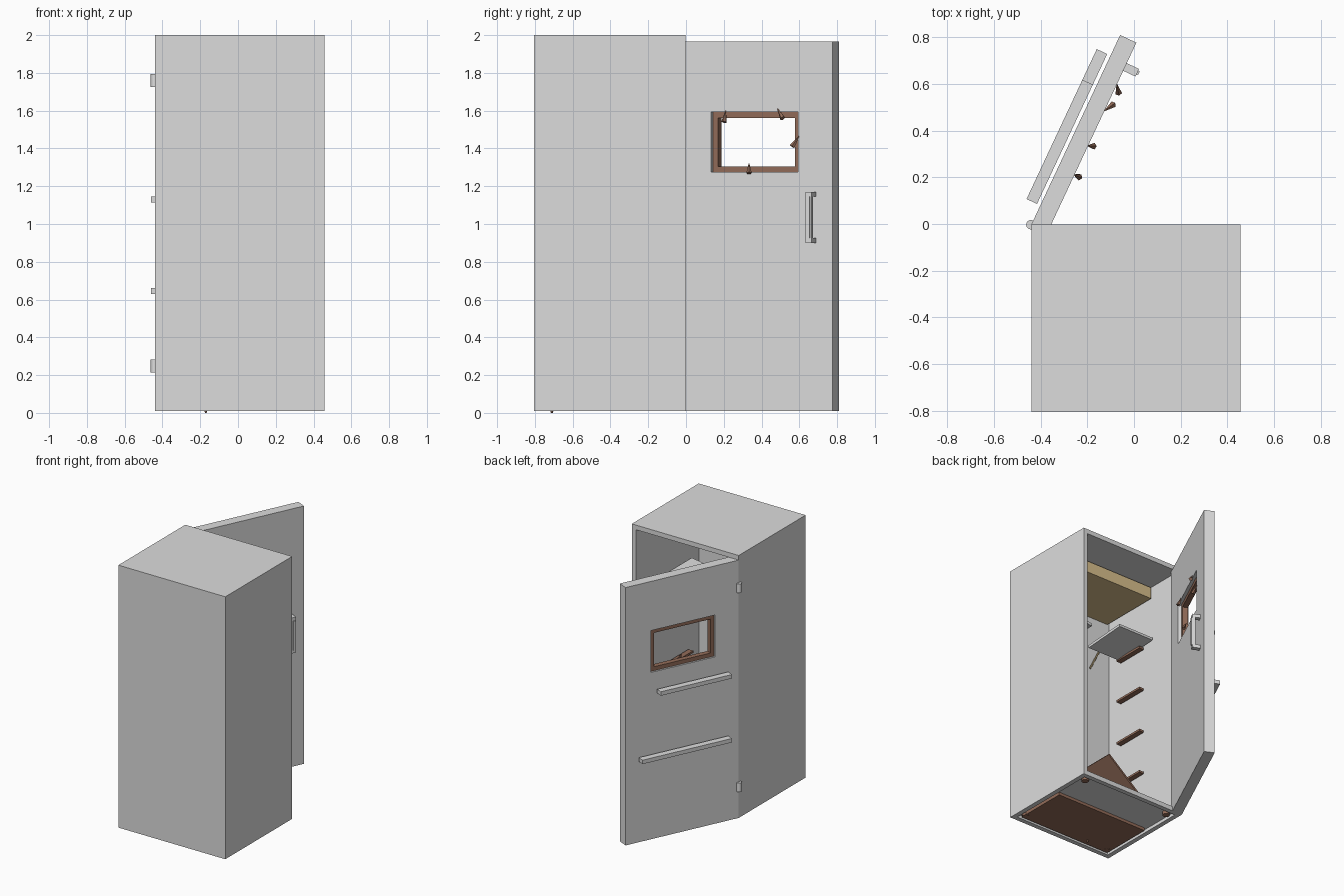
import bpy, bmesh, math
from mathutils import Matrix, Vector

cube = bpy.data.objects.get("Cube")
if cube:
    bpy.data.objects.remove(cube, do_unlink=True)


def material(name, rgb):
    m = bpy.data.materials.new(name)
    m.use_nodes = True
    m.diffuse_color = (*rgb, 1)
    m.node_tree.nodes["Principled BSDF"].inputs["Base Color"].default_value = (*rgb, 1)
    return m


GREY = material("grey_metal", (0.72, 0.72, 0.72))
RUST = material("rust_brown", (0.29, 0.15, 0.1))
TAN = material("tan", (0.7, 0.53, 0.27))
WORLD = Matrix.Identity(4)
# Door space: x runs along the door, +y out of its ledge side
DOOR = Matrix.Translation((-0.44, -0.003, 0)) @ Matrix.Rotation(math.radians(64.9), 4, "Z")


def finish(name, bm, mat, matrix=WORLD):
    bmesh.ops.recalc_face_normals(bm, faces=bm.faces)
    mesh = bpy.data.meshes.new(name)
    bm.to_mesh(mesh)
    bm.free()
    mesh.materials.append(mat)
    obj = bpy.data.objects.new(name, mesh)
    obj.matrix_world = matrix
    bpy.context.collection.objects.link(obj)
    return obj


def box_mesh(lo, hi):
    bm = bmesh.new()
    lo, hi = Vector(lo), Vector(hi)
    m = Matrix.Translation((lo + hi) / 2) @ Matrix.Diagonal((*(hi - lo), 1))
    bmesh.ops.create_cube(bm, size=1, matrix=m)
    return bm


def box(name, lo, hi, mat, matrix=WORLD):
    return finish(name, box_mesh(lo, hi), mat, matrix)


def tilted_board(name, centre, half, degrees, axis, mat):
    m = Matrix.Translation(centre) @ Matrix.Rotation(math.radians(degrees), 4, axis)
    return box(name, [-h for h in half], half, mat, m)


def rod(name, a, b, r1, mat, matrix=WORLD, r2=None, sides=12):
    a, b = Vector(a), Vector(b)
    bm = bmesh.new()
    turn = (b - a).to_track_quat("Z", "Y").to_matrix().to_4x4()
    bmesh.ops.create_cone(bm, cap_ends=True, segments=sides, radius1=r1,
                          radius2=r1 if r2 is None else r2, depth=(b - a).length,
                          matrix=Matrix.Translation((a + b) / 2) @ turn)
    return finish(name, bm, mat, matrix)


def hollow(bm, normal, rim, depth):
    """Inset the face looking along normal and push it into the box."""
    normal = Vector(normal)
    bm.normal_update()
    face = max(bm.faces, key=lambda f: (f.normal.dot(normal) > 0.9) * f.calc_area())
    bmesh.ops.inset_region(bm, faces=[face], thickness=rim)
    new = bmesh.ops.extrude_discrete_faces(bm, faces=[face])["faces"][0]
    bmesh.ops.translate(bm, verts=new.verts, vec=-normal * depth)


# Cabinet shell, open at the back, with a shallow recess underneath
shell = box_mesh((-0.44, -0.805, 0.01), (0.457, -0.003, 2))
hollow(shell, (0, 1, 0), 0.05, 0.752)
hollow(shell, (0, 0, -1), 0.05, 0.025)
finish("cabinet_shell", shell, GREY)

# Underside plate, feet and a small floor screw
box("underside_plate", (-0.385, -0.753, 0.012), (0.395, -0.345, 0.034), RUST)
for x in (-0.36, 0.38):
    for y in (-0.725, -0.08):
        rod("foot", (x, y, 0.01), (x, y, 0.036), 0.026, RUST)
rod("floor_screw", (-0.17, -0.71, 0), (-0.17, -0.71, 0.02), 0.005, RUST, r2=0.012, sides=6)

# Interior: upper block, shelf rails, two half shelves, stay and fallen board
box("upper_block", (-0.388, -0.753, 1.86), (0.403, -0.275, 1.948), TAN)
for z in (0.48, 0.815, 1.155, 1.485):
    box("left_wall_rail", (0.366, -0.61, z), (0.406, -0.36, z + 0.016), RUST)
    box("right_wall_rail", (-0.391, -0.61, z), (-0.351, -0.36, z + 0.016), RUST)
tilted_board("right_half_shelf", (-0.237, -0.43, 1.515), (0.15, 0.17, 0.01), 4, "X", GREY)
tilted_board("left_half_shelf", (0.266, -0.47, 1.485), (0.136, 0.17, 0.01), -8.6, "Y", GREY)
tilted_board("fallen_board", (0.01, -0.39, 0.175), (0.205, 0.32, 0.007), -39, "Y", RUST)
rod("shelf_stay", (-0.22, -0.74, 1.44), (-0.3, -0.74, 1.6), 0.007, TAN, sides=6)

# Door leaf with a window hole
T = 0.077
S0, S1, Z0, Z1 = 0.186, 0.694, 1.275, 1.592
door = box("door", (0, -T, 0.01), (0.897, 0, 1.965), GREY, DOOR)
cutter = box("window_cutter", (S0, -0.2, Z0), (S1, 0.2, Z1), GREY, DOOR)
cut = door.modifiers.new("window", "BOOLEAN")
cut.operation, cut.solver, cut.object = "DIFFERENCE", "EXACT", cutter
bpy.context.view_layer.update()
cut_mesh = bpy.data.meshes.new_from_object(door.evaluated_get(bpy.context.evaluated_depsgraph_get()))
door.modifiers.clear()
door.data = cut_mesh
bpy.data.objects.remove(cutter, do_unlink=True)

# Window frame bars set back in the hole, and splayed clips
W, Y0, Y1 = 0.03, -T + 0.024, -0.014
for z in (Z0, Z1 - W):
    box("window_frame_rail", (S0, Y0, z), (S1, Y1, z + W), RUST, DOOR)
for s in (S0, S1 - W):
    box("window_frame_post", (s, Y0, Z0 + W), (s + W, Y1, Z1 - W), RUST, DOOR)
for s, z, ds, dz in ((0.272, 1.54, 0, 0.06), (0.615, 1.56, -0.04, 0.05),
                     (0.67, 1.41, 0.03, 0.055), (0.418, 1.27, -0.01, 0.05)):
    rod("window_clip", (s, -T - 0.022, z), (s + ds, -T, z + dz), 0.015, RUST, DOOR, r2=0.002, sides=5)

# Ledges on the outer side of the door
for z, end in ((1.115, 0.655), (0.63, 0.8)):
    box("door_ledge", (0.091, 0.0155, z), (end, 0.065, z + 0.03), GREY, DOOR)

# Pull handle: two standoffs, a flat grip and its raised strip
for z in (0.9, 1.145):
    box("handle_standoff", (0.764, -T - 0.04, z), (0.8, -T, z + 0.025), GREY, DOOR)
box("handle_grip", (0.764, -T - 0.058, 0.9), (0.8, -T - 0.036, 1.17), GREY, DOOR)
box("handle_strip", (0.775, -T - 0.065, 0.925), (0.792, -T - 0.058, 1.145), GREY, DOOR)

# Hinges
for z in (0.215, 1.725):
    rod("hinge", (-0.442, -0.003, z), (-0.442, -0.003, z + 0.068), 0.02, GREY, sides=16)
